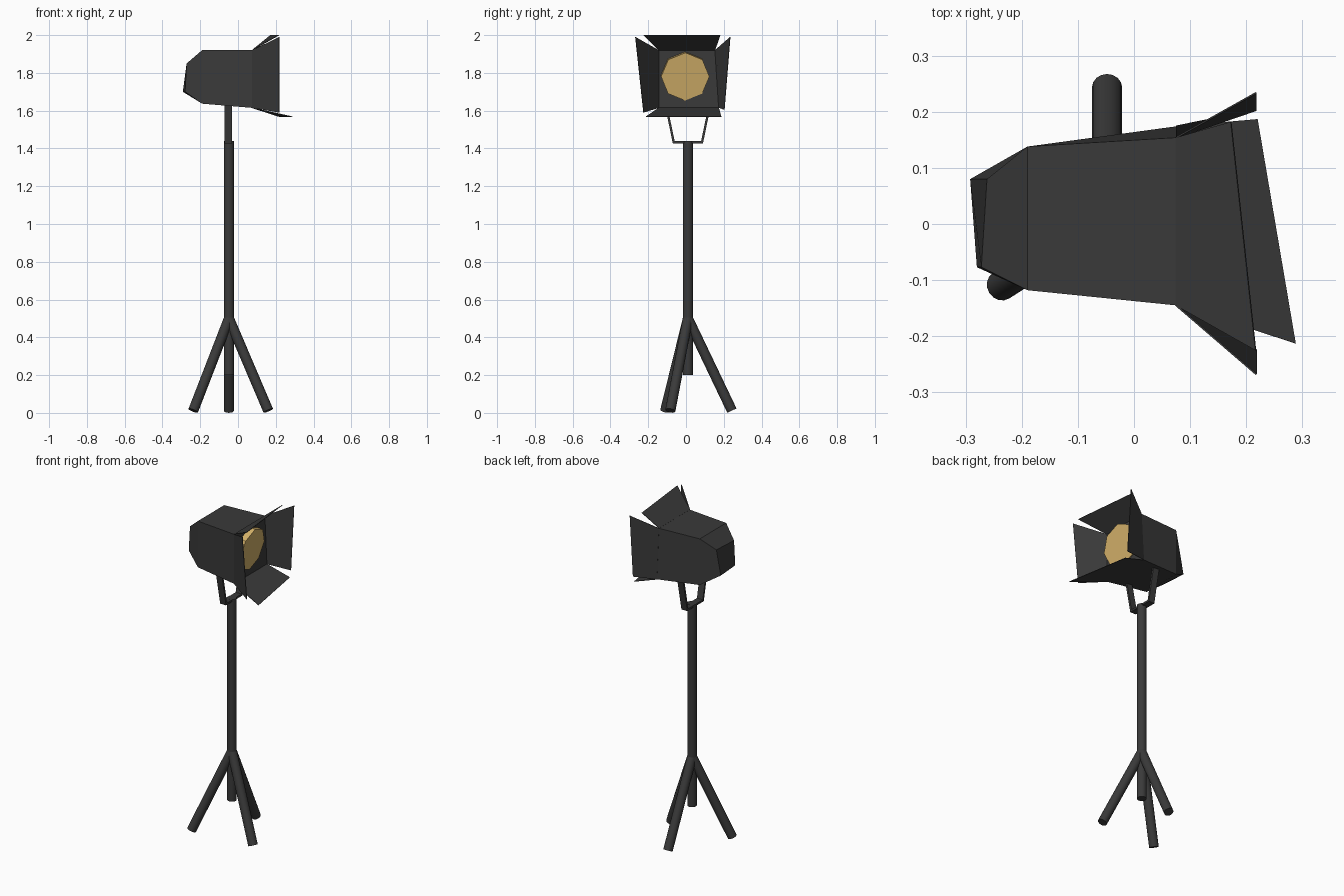
import bpy
import bmesh
from mathutils import Vector

default_cube = bpy.data.objects.get("Cube")
if default_cube:
    bpy.data.objects.remove(default_cube, do_unlink=True)


def make_material(name, colour):
    material = bpy.data.materials.new(name)
    material.use_nodes = True
    material.diffuse_color = colour
    material.node_tree.nodes["Principled BSDF"].inputs["Base Color"].default_value = colour
    return material


charcoal = make_material("charcoal metal", (0.042, 0.042, 0.042, 1))
amber = make_material("amber lens", (0.64, 0.43, 0.14, 1))


def finish(bm, name, material):
    """Turn a bmesh into a named object with one material."""
    bmesh.ops.recalc_face_normals(bm, faces=bm.faces)
    mesh = bpy.data.meshes.new(name)
    bm.to_mesh(mesh)
    bm.free()
    mesh.materials.append(material)
    obj = bpy.data.objects.new(name, mesh)
    bpy.context.collection.objects.link(obj)
    return obj


def rod(name, start, end, radius, material, sides=16, smooth=True):
    """Capped cylinder running between two points."""
    start, end = Vector(start), Vector(end)
    axis = end - start
    bm = bmesh.new()
    bmesh.ops.create_cone(bm, cap_ends=True, segments=sides, radius1=radius,
                          radius2=radius, depth=axis.length)
    turn = axis.to_track_quat("Z", "Y").to_matrix().to_4x4()
    bmesh.ops.transform(bm, matrix=turn, verts=bm.verts)
    bmesh.ops.translate(bm, vec=(start + end) / 2, verts=bm.verts)
    obj = finish(bm, name, material)
    if smooth:
        bpy.ops.object.select_all(action="DESELECT")
        obj.select_set(True)
        bpy.context.view_layer.objects.active = obj
        bpy.ops.object.shade_smooth_by_angle()
    return obj


def loft(name, rings, material):
    """Closed skin over a series of equal point rings."""
    bm = bmesh.new()
    loops = [[bm.verts.new(p) for p in ring] for ring in rings]
    for a, b in zip(loops, loops[1:]):
        for i in range(len(a)):
            j = (i + 1) % len(a)
            bm.faces.new((a[i], a[j], b[j], b[i]))
    bm.faces.new(loops[0])
    bm.faces.new(loops[-1])
    return finish(bm, name, material)


def plate(name, corners, thickness):
    """Thin flat panel."""
    bm = bmesh.new()
    bm.faces.new([bm.verts.new(p) for p in corners])
    obj = finish(bm, name, charcoal)
    solid = obj.modifiers.new("thickness", "SOLIDIFY")
    solid.thickness = thickness
    solid.offset = 0
    return obj


# Stand: central pole and three splayed legs
pole_x, pole_y, tube = -0.048, 0.01, 0.027
rod("pole", (pole_x, pole_y, 0.2), (pole_x, pole_y, 1.44), tube, charcoal)
feet = {"back_leg": (pole_x, 0.243), "right_leg": (-0.237, -0.11), "left_leg": (0.16, -0.083)}
for name, (x, y) in feet.items():
    rod(name, (x, y, 0.012), (pole_x, pole_y, 0.5), tube, charcoal)

# U-shaped yoke: one flat strap folded around the pole top
strap_path = [(-0.118, 1.66), (-0.07, 1.427), (0.09, 1.427), (0.138, 1.66)]
inner_path = [(-0.106, 1.66), (-0.06, 1.439), (0.08, 1.439), (0.126, 1.66)]
outline = strap_path + inner_path[::-1]
bm = bmesh.new()
sides = [[bm.verts.new((x, y, z)) for y, z in outline] for x in (-0.072, -0.032)]
count = len(outline)
for i in range(count):
    j = (i + 1) % count
    bm.faces.new((sides[0][i], sides[0][j], sides[1][j], sides[1][i]))
for side in sides:
    for i in range(3):
        bm.faces.new((side[i], side[i + 1], side[count - 2 - i], side[count - 1 - i]))
finish(bm, "yoke", charcoal)

# Lamp housing: rings from the small rear cap to the square mouth
rear = [(-0.272, -0.077, 1.85), (-0.262, 0.08, 1.85), (-0.292, 0.08, 1.70), (-0.28, -0.077, 1.70)]
shoulder = [(-0.19, -0.118, 1.92), (-0.19, 0.138, 1.92), (-0.19, 0.138, 1.637), (-0.19, -0.118, 1.637)]
mouth = [(0.075, -0.145, 1.92), (0.075, 0.154, 1.92), (0.075, 0.174, 1.615), (0.075, -0.143, 1.615)]
loft("lamp_housing", [rear, shoulder, mouth], charcoal)

# Eight-sided lens, tipped slightly downward
rod("lens", (0.065, -0.006, 1.785), (0.1, -0.004, 1.78), 0.128, amber, sides=8, smooth=False)

# Barn doors hinged on the four mouth edges
outer_edges = {
    "top_door": (0, 1, (0.173, 0.182, 2.0), (0.217, -0.225, 2.0)),
    "back_door": (1, 2, (0.218, 0.203, 1.605), (0.218, 0.234, 1.99)),
    "bottom_door": (2, 3, (0.288, -0.213, 1.568), (0.22, 0.187, 1.568)),
    "front_door": (3, 0, (0.218, -0.268, 1.99), (0.218, -0.225, 1.59)),
}
for name, (a, b, far_b, far_a) in outer_edges.items():
    plate(name, [mouth[a], mouth[b], far_b, far_a], 0.003)
